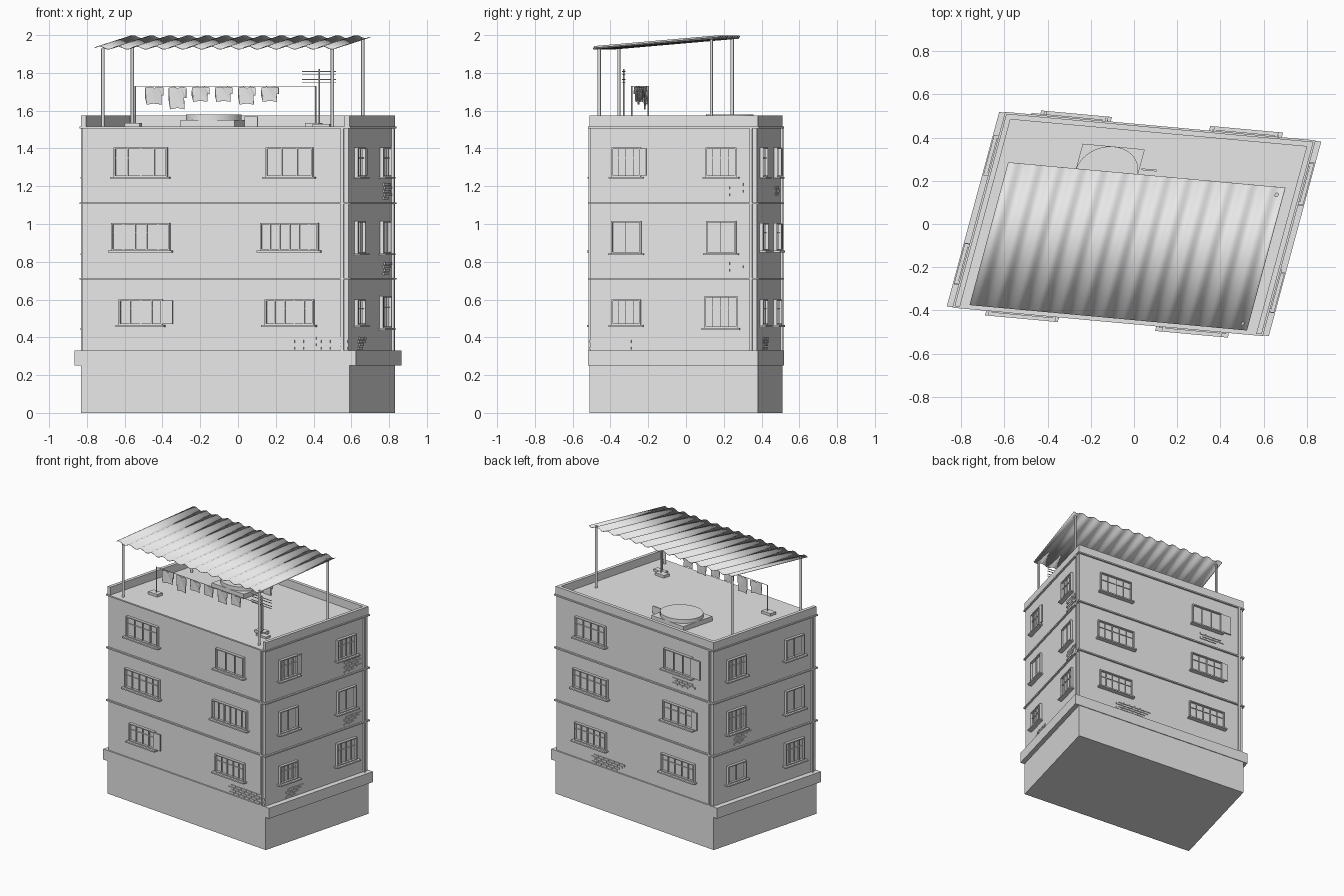
import bpy, bmesh, math, random
from mathutils import Matrix, Vector

cube = bpy.data.objects.get("Cube")
if cube:
    bpy.data.objects.remove(cube, do_unlink=True)
random.seed(4)

# Skewed plan: half lengths along each wall and the shear that leans them
HX, HY = 0.713, 0.461
ROOF = 1.515
SHEAR = Matrix(((0.71 / HX, 0.12 / HY, 0, 0), (-0.065 / HX, 0.445 / HY, 0, 0),
                (0, 0, 1, 0), (0, 0, 0, 1)))
UNSHEAR = SHEAR.inverted()

grey = bpy.data.materials.new("plaster_grey")
grey.use_nodes = True
grey.diffuse_color = (0.8, 0.8, 0.8, 1)
grey.node_tree.nodes["Principled BSDF"].inputs["Base Color"].default_value = (0.8, 0.8, 0.8, 1)


def plan(x, y):
    p = UNSHEAR @ Vector((x, y, 0))
    return p.x, p.y


def box(bm, x0, x1, y0, y1, z0, z1):
    m = Matrix.Translation(((x0 + x1) / 2, (y0 + y1) / 2, (z0 + z1) / 2))
    m = m @ Matrix.Diagonal((abs(x1 - x0), abs(y1 - y0), abs(z1 - z0), 1))
    bmesh.ops.create_cube(bm, size=1, matrix=m)


def block(bm, hx, hy, z0, z1):
    box(bm, -hx, hx, -hy, hy, z0, z1)


def side_box(bm, side, s0, s1, d0, d1, z0, z1):
    """Box on a wall: s runs rightward along it, d outward from it."""
    if side == 0:
        box(bm, s0, s1, -HY - d0, -HY - d1, z0, z1)
    elif side == 1:
        box(bm, HX + d0, HX + d1, s0, s1, z0, z1)
    elif side == 2:
        box(bm, -s0, -s1, HY + d0, HY + d1, z0, z1)
    else:
        box(bm, -HX - d0, -HX - d1, -s0, -s1, z0, z1)


def rod(bm, x, y, r, z0, z1, segs=10):
    bmesh.ops.create_cone(bm, cap_ends=True, segments=segs, radius1=r, radius2=r,
                          depth=z1 - z0, matrix=Matrix.Translation((x, y, (z0 + z1) / 2)))


def finish(name, bm, smooth=False):
    bm.transform(SHEAR)
    bmesh.ops.recalc_face_normals(bm, faces=bm.faces)
    me = bpy.data.meshes.new(name)
    bm.to_mesh(me)
    bm.free()
    me.materials.append(grey)
    ob = bpy.data.objects.new(name, me)
    bpy.context.collection.objects.link(ob)
    if smooth:
        bpy.ops.object.select_all(action='DESELECT')
        ob.select_set(True)
        bpy.context.view_layer.objects.active = ob
        bpy.ops.object.shade_smooth_by_angle(angle=math.radians(40))
    return ob


# Plinth, ledge and walls
for name, hx, hy, z0, z1 in (("plinth", HX, HY, 0, 0.25),
                             ("plinth_ledge", HX + 0.035, HY + 0.005, 0.25, 0.33),
                             ("walls", HX - 0.005, HY - 0.005, 0.33, 1.51)):
    bm = bmesh.new()
    block(bm, hx, hy, z0, z1)
    finish(name, bm)

# Floor bands
bm = bmesh.new()
for z in (0.71, 1.11, 1.51):
    block(bm, HX + 0.008, HY + 0.008, z - 0.005, z + 0.005)
finish("floor_bands", bm)

# Drain strips near the right end of each wall
bm = bmesh.new()
for side in range(4):
    h = HY if side % 2 else HX
    side_box(bm, side, h - 0.045, h - 0.03, -0.01, 0.008, 0.33, 1.505)
finish("drain_strips", bm)

# Parapet on three sides, open at the front
bm = bmesh.new()
T = 0.025
for sx in (-1, 1):
    box(bm, sx * HX, sx * (HX - T), -HY, HY, 1.51, 1.575)
box(bm, -HX + T, HX - T, HY - T, HY, 1.51, 1.575)
finish("parapet", bm)


# Windows: frame, sill, glazing bars, glass and optional open shutter
def window(bm, side, s, w, z0, z1, cols, rows, shutter=0):
    f, l, r = 0.008, s - w / 2, s + w / 2
    for e in (l, r - f):
        side_box(bm, side, e, e + f, -0.01, 0.014, z0, z1)
    for z in (z0, z1 - f):
        side_box(bm, side, l, r, -0.01, 0.014, z, z + f)
    side_box(bm, side, l, r, -0.01, -0.002, z0, z1)
    side_box(bm, side, l - 0.014, r + 0.014, -0.01, 0.03, z0 - 0.01, z0)
    for i in range(1, cols):
        c = l + w * i / cols
        side_box(bm, side, c - 0.003, c + 0.003, -0.01, 0.006, z0, z1)
    for j in range(1, rows):
        c = z0 + (z1 - z0) * (0.35 + j) / (rows + 0.1)
        side_box(bm, side, l, r, -0.01, 0.005, c - 0.002, c + 0.002)
    if shutter:
        side_box(bm, side, r, r + shutter, 0.004, 0.014, z0 + 0.006, z1 - 0.006)


U, V = 0.395, 0.26
TOP, MID, LOW = (1.25, 1.405), (0.86, 1.005), (0.465, 0.6)
TALL = (0.845, 1.015)
LAYOUT = (
    ("front", ((-U, 0.285, *TOP, 4, 2), (U, 0.25, *TOP, 3, 1), (-U, 0.31, *MID, 5, 2),
               (U, 0.31, *MID, 6, 1), (-U, 0.23, *LOW, 4, 2, 0.055), (U, 0.26, *LOW, 5, 2))),
    ("right", ((-V, 0.16, *TOP, 4, 2, 0.03), (V, 0.17, *TOP, 4, 2), (-V, 0.165, *TALL, 2, 1),
               (V, 0.165, *TALL, 2, 1), (-V, 0.16, *LOW, 4, 2), (V, 0.18, 0.45, 0.62, 4, 2))),
    ("back", ((-U, 0.27, *TOP, 4, 2), (U, 0.25, *TOP, 3, 1, 0.08), (-U, 0.31, *MID, 5, 2),
              (U, 0.27, *MID, 4, 2, 0.04), (-U, 0.28, *LOW, 5, 2), (U, 0.3, *LOW, 5, 2))),
    ("left", ((-V, 0.165, *TOP, 4, 2), (V, 0.165, *TOP, 2, 1), (-V, 0.16, *TALL, 4, 2),
              (V, 0.165, *TALL, 2, 1), (-V, 0.165, *LOW, 2, 1), (V, 0.17, 0.45, 0.62, 4, 2))),
)
for side, (label, items) in enumerate(LAYOUT):
    bm = bmesh.new()
    for it in items:
        window(bm, side, *it)
    finish(label + "_windows", bm)

# Patches of exposed brick
bm = bmesh.new()
PATCHES = ((0, 0.53, 0.3, 0.335, 4), (1, 0.32, 0.15, 1.13, 5), (1, 0.32, 0.15, 0.73, 4),
           (1, -0.2, 0.15, 0.335, 4), (2, 0.42, 0.16, 1.15, 3), (2, -0.25, 0.28, 0.335, 4),
           (3, -0.2, 0.15, 0.74, 4))
for side, s, w, z0, rows in PATCHES:
    for j in range(rows):
        n = round(w / 0.045) - random.randint(0, 1)
        start = s - w / 2 + (j % 2) * 0.02
        for i in range(n):
            c, z = start + i * 0.047, z0 + j * 0.018
            side_box(bm, side, c, c + 0.042, -0.01, 0.001, z, z + 0.014)
finish("exposed_bricks", bm)

# Roof hatch: low slab with a round cover
bm = bmesh.new()
x0, y0 = plan(-0.305, 0.12)
x1, y1 = plan(0.05, 0.345)
box(bm, x0, x1, y0, y1, ROOF - 0.01, 1.55)
finish("hatch_base", bm)
bm = bmesh.new()
bmesh.ops.create_cone(bm, cap_ends=True, segments=40, radius1=1, radius2=1, depth=0.03,
                      matrix=Matrix.Translation(((x0 + x1) / 2, (y0 + y1) / 2, 1.564))
                      @ Matrix.Diagonal(((x1 - x0) / 2, (y1 - y0) / 2, 1, 1)))
finish("hatch_cover", bm, True)
bm = bmesh.new()
hx, hy = plan(0.07, 0.25)
box(bm, hx - 0.035, hx + 0.035, hy - 0.004, hy + 0.004, ROOF - 0.01, 1.57)
finish("hatch_stop", bm)

# Canopy posts
bm = bmesh.new()
for x, y, z in ((-0.715, -0.355, 1.93), (0.5, -0.46, 1.93), (-0.56, 0.245, 1.985), (0.66, 0.135, 1.985)):
    rod(bm, *plan(x, y), 0.009, ROOF - 0.01, z)
finish("canopy_posts", bm, True)

# Corrugated canopy sheet, rising toward the back
bm = bmesh.new()
x0, y0 = plan(-0.76, -0.375)
x1, y1 = plan(0.7, 0.168)
WAVES, STEP = 13, 10
rail = []
for i in range(WAVES * STEP + 1):
    x = x0 + (x1 - x0) * i / (WAVES * STEP)
    h = 0.008 * math.sin(2 * math.pi * i / STEP)
    rail.append([bm.verts.new((x, y, z + h)) for y, z in ((y0, 1.933), (y1, 1.99))])
for p, q in zip(rail, rail[1:]):
    bm.faces.new((p[0], q[0], q[1], p[1]))
sheet = finish("canopy_sheet", bm, True)
mod = sheet.modifiers.new("thickness", 'SOLIDIFY')
mod.thickness = 0.003
mod.offset = 0

# Clothes line with its poles and footings
bm = bmesh.new()
lx, ly = plan(-0.545, -0.2)
rx, _ = plan(0.41, -0.293)
for x in (lx, rx):
    rod(bm, x, ly, 0.004, ROOF - 0.01, 1.73)
    box(bm, x - 0.05, x + 0.03, ly - 0.025, ly + 0.025, ROOF - 0.01, 1.535)
box(bm, lx, rx, ly - 0.0015, ly + 0.0015, 1.727, 1.73)
finish("clothes_line", bm)

# Hanging shirts, each a wavy cut-out hung at a slight turn
SHIRT = ((-0.5, 0.95), (-0.2, 1), (0, 0.93), (0.2, 1), (0.5, 0.95), (0.5, 0.5),
         (0.36, 0.52), (0.38, 0), (0, 0.06), (-0.42, 0), (-0.4, 0.4), (-0.5, 0.42))
bm = bmesh.new()
for i, drop in enumerate((0.095, 0.12, 0.08, 0.08, 0.095, 0.08)):
    c = lx + 0.103 + i * 0.123
    turn = random.uniform(-0.2, 0.2)
    verts = [bm.verts.new((c + 0.095 * u, ly + 0.095 * u * turn + 0.012 * math.sin(7 * u) * (1 - v),
                           1.727 - drop + drop * v)) for u, v in SHIRT]
    face = bm.faces.new(verts)
    bmesh.ops.triangulate(bm, faces=[face])
clothes = finish("hanging_clothes", bm)
mod = clothes.modifiers.new("thickness", 'SOLIDIFY')
mod.thickness = 0.004
mod.offset = 0

# Aerial: mast, footing and cross rods
bm = bmesh.new()
ax, ay = plan(0.43, -0.33)
rod(bm, ax, ay, 0.004, ROOF - 0.01, 1.82)
box(bm, ax - 0.03, ax + 0.06, ay - 0.02, ay + 0.02, ROOF - 0.01, 1.53)
for z in (1.808, 1.79, 1.765, 1.748):
    box(bm, ax - 0.09, ax + 0.09, ay - 0.002, ay + 0.002, z - 0.002, z + 0.002)
finish("aerial", bm)
